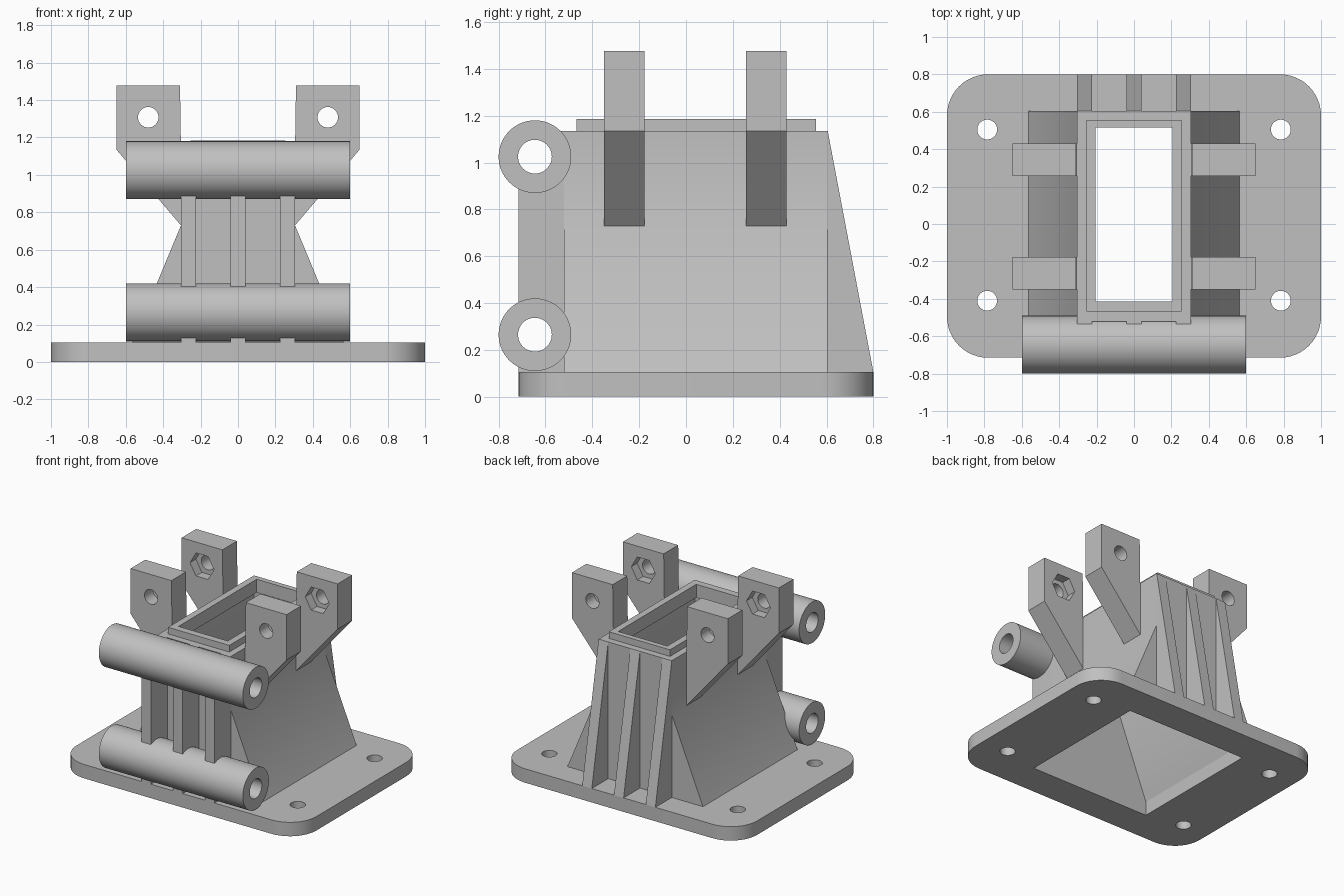
import bpy, bmesh, math
from mathutils import Vector

if "Cube" in bpy.data.objects:
    bpy.data.objects.remove(bpy.data.objects["Cube"], do_unlink=True)

grey = bpy.data.materials.new("plain grey")
grey.use_nodes = True
COLOUR = (0.53, 0.53, 0.53, 1)
grey.diffuse_color = COLOUR
grey.node_tree.nodes["Principled BSDF"].inputs["Base Color"].default_value = COLOUR

# Ways to place a flat profile (u, v) at distance w along an axis
PLACE = {
    "x": lambda u, v, w: Vector((w, u, v)),
    "y": lambda u, v, w: Vector((u, w, v)),
    "z": lambda u, v, w: Vector((u, v, w)),
}


def prism(name, profile, axis, start, end):
    """Extrude a closed profile along an axis."""
    bm = bmesh.new()
    place = PLACE[axis]
    rings = [[bm.verts.new(place(u, v, w)) for u, v in profile] for w in (start, end)]
    bm.faces.new(rings[0])
    bm.faces.new(rings[1])
    n = len(profile)
    for i in range(n):
        j = (i + 1) % n
        bm.faces.new((rings[0][i], rings[0][j], rings[1][j], rings[1][i]))
    bmesh.ops.recalc_face_normals(bm, faces=bm.faces)
    mesh = bpy.data.meshes.new(name)
    bm.to_mesh(mesh)
    bm.free()
    mesh.materials.append(grey)
    obj = bpy.data.objects.new(name, mesh)
    bpy.context.collection.objects.link(obj)
    return obj


def circle(u, v, radius, sides=48):
    return [(u + radius * math.cos(2 * math.pi * i / sides),
             v + radius * math.sin(2 * math.pi * i / sides)) for i in range(sides)]


def rect(u0, u1, v0, v1):
    return [(u0, v0), (u1, v0), (u1, v1), (u0, v1)]


def rounded_rect(u0, u1, v0, v1, r, steps=12):
    corners = [(u1 - r, v1 - r), (u0 + r, v1 - r), (u0 + r, v0 + r), (u1 - r, v0 + r)]
    return [(cu + r * math.cos(math.pi / 2 * (q + i / steps)),
             cv + r * math.sin(math.pi / 2 * (q + i / steps)))
            for q, (cu, cv) in enumerate(corners) for i in range(steps + 1)]


def cut(obj, cutters):
    """Subtract each cutter and bake the result."""
    for cutter in cutters:
        cutter.hide_render = True
        mod = obj.modifiers.new("cut", "BOOLEAN")
        mod.operation = "DIFFERENCE"
        mod.solver = "EXACT"
        mod.object = cutter
    graph = bpy.context.evaluated_depsgraph_get()
    mesh = bpy.data.meshes.new_from_object(obj.evaluated_get(graph))
    obj.modifiers.clear()
    obj.data = mesh


def discard(cutters):
    for cutter in cutters:
        bpy.data.objects.remove(cutter, do_unlink=True)


BASE, WAIST, TOP, LIP = 0.105, 0.73, 1.135, 1.185
FRONT, BACK = -0.52, 0.605
parts = []

# Hollow interior: wide at the bottom, tapering to the waist, with a narrower mouth
half = [(0.5, -0.1), (0.5, BASE), (0.255, WAIST), (0.255, 1.085)]
cavity = prism("cavity_cutter", half + [(-x, z) for x, z in reversed(half)], "y", -0.47, 0.555)
mouth = prism("mouth_cutter", rect(-0.205, 0.205, -0.415, 0.515), "z", 1.0, 1.3)

# Base plate with four screw holes
plate = prism("base_plate", rounded_rect(-1, 1, -0.715, 0.8, 0.22), "z", 0, BASE)
screws = [prism("screw_cutter", circle(x, y, 0.053, 32), "z", -0.1, 0.3)
          for x in (-0.785, 0.785) for y in (-0.41, 0.505)]
cut(plate, screws + [cavity])
discard(screws)
parts.append(plate)

# Funnel body and raised lip
half = [(0.565, BASE), (0.305, WAIST), (0.305, TOP)]
body = prism("funnel_body", half + [(-x, z) for x, z in reversed(half)], "y", FRONT, BACK)
cut(body, [cavity, mouth])
lip = prism("top_lip", rect(-0.255, 0.255, -0.468, 0.555), "z", TOP, LIP)
cut(lip, [mouth])
parts += [body, lip]
discard([cavity, mouth])

# Hinge barrels and the ribs, bored through together
HINGE_Y = -0.645
hinges = (("lower", 0.265), ("upper", 1.025))
bores = [prism("bore_cutter", circle(HINGE_Y, z, 0.072), "x", -0.8, 0.8) for _, z in hinges]
for (label, z), bore in zip(hinges, bores):
    barrel = prism(label + "_hinge_barrel", circle(HINGE_Y, z, 0.155, 64), "x", -0.6, 0.6)
    cut(barrel, [bore])
    parts.append(barrel)
for label, x in (("right", -0.265), ("middle", 0), ("left", 0.265)):
    front = prism("front_rib_" + label, rect(-0.715, FRONT, BASE, TOP), "x", x - 0.04, x + 0.04)
    cut(front, bores)
    back = prism("back_rib_" + label, [(BACK, BASE), (0.8, BASE), (BACK, TOP)],
                 "x", x - 0.04, x + 0.04)
    parts += [front, back]
discard(bores)

# Four bracket arms, each with a bolt hole and a nut pocket on the inner face
for side, s in (("right", -1), ("left", 1)):
    outline = [(0.305, WAIST), (0.65, TOP), (0.65, 1.477), (0.31, 1.477), (0.305, TOP)]
    for place, y0, y1, inner in (("front", -0.35, -0.177, -0.177), ("back", 0.257, 0.43, 0.257)):
        arm = prism(f"{place}_arm_{side}", [(s * x, z) for x, z in outline], "y", y0, y1)
        bolt = prism("bolt_cutter", circle(s * 0.48, 1.308, 0.055, 32), "y", y0 - 0.1, y1 + 0.1)
        nut = prism("nut_cutter", circle(s * 0.48, 1.308, 0.1, 6), "y",
                    inner - 0.07, inner + 0.07)
        cut(arm, [bolt, nut])
        discard([bolt, nut])
        parts.append(arm)

# Smooth the round surfaces, keep the edges crisp
bpy.ops.object.select_all(action="DESELECT")
for part in parts:
    part.select_set(True)
bpy.context.view_layer.objects.active = parts[0]
bpy.ops.object.shade_smooth_by_angle(angle=math.radians(30))
